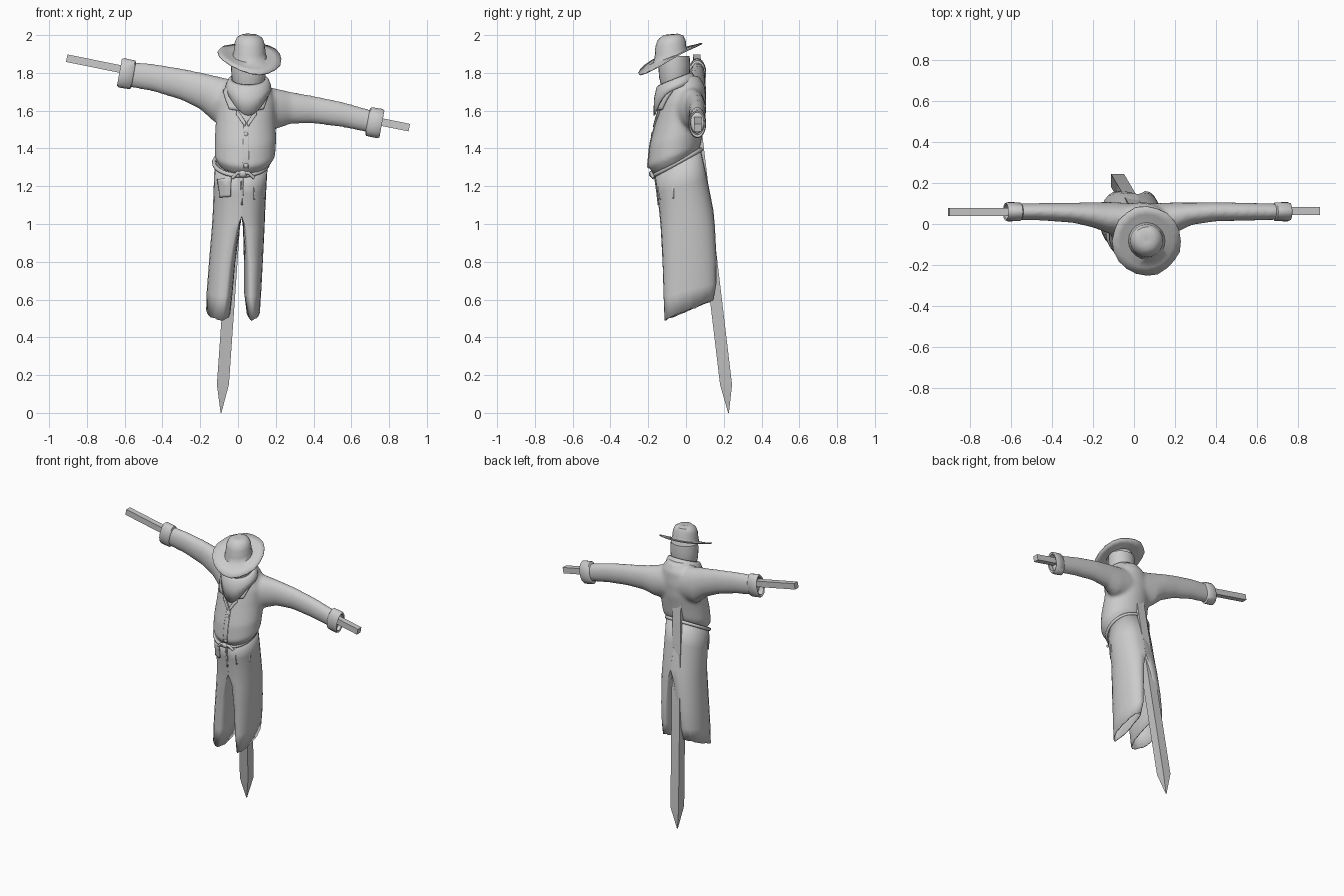
import bpy, bmesh, math, random
from mathutils import Vector as V

if "Cube" in bpy.data.objects:
    bpy.data.objects.remove(bpy.data.objects["Cube"])

random.seed(3)


def make(name, verts, faces, angle=40):
    me = bpy.data.meshes.new(name)
    me.from_pydata([tuple(v) for v in verts], [], faces)
    bm = bmesh.new()
    bm.from_mesh(me)
    bmesh.ops.recalc_face_normals(bm, faces=bm.faces)
    bm.to_mesh(me)
    bm.free()
    me.shade_smooth()
    me.set_sharp_from_angle(angle=math.radians(angle))
    ob = bpy.data.objects.new(name, me)
    bpy.context.collection.objects.link(ob)
    return ob


def bridge(rings, n, caps=(True, True), base=0):
    faces = []
    for r in range(rings - 1):
        for i in range(n):
            j = (i + 1) % n
            faces.append([base + r*n + i, base + r*n + j, base + (r+1)*n + j, base + (r+1)*n + i])
    if caps[0]:
        faces.append([base + i for i in range(n)])
    if caps[1]:
        faces.append([base + (rings-1)*n + i for i in range(n)])
    return faces


def ring_points(sections, n, phase=0.0):
    """Each section is (centre, u axis, v axis)."""
    pts = []
    for c, u, v in sections:
        for i in range(n):
            a = phase + 2*math.pi*i/n
            pts.append(V(c) + V(u)*math.cos(a) + V(v)*math.sin(a))
    return pts


def loft(name, sections, n=24, caps=(True, True), phase=0.0, angle=40):
    return make(name, ring_points(sections, n, phase), bridge(len(sections), n, caps), angle)


def flat_ring(x0, x1, y0, y1, z, tilt=0.0):
    rx, ry = (x1-x0)/2, (y1-y0)/2
    return ((x0+x1)/2, (y0+y1)/2, z), (rx, 0, 0), (0, ry, ry*tilt)


def solidify(ob, t, offset=0):
    m = ob.modifiers.new("thickness", 'SOLIDIFY')
    m.thickness, m.offset = t, offset


# wooden stake with pointed foot
d, h = V((0.07, -0.119, 1)), 0.045
foot = V((-0.08, 0.212, 0.15))
loft("stake", [((-0.09, 0.225, 0), (.003, 0, 0), (0, .003, 0)),
               (foot, (h, 0, 0), (0, h, 0)),
               (foot + d*1.5, (h, 0, 0), (0, h, 0))], 4, phase=math.pi/4, angle=20)

# crossbar
e = 0.028
loft("crossbar", [(p, (e*.2, 0, e), (0, e, 0)) for p in ((-.907, .058, 1.878), (.907, .063, 1.51))],
     4, phase=math.pi/4, angle=20)

# shirt: body and two sleeves fused
body = [flat_ring(-.1, .165, -.165, .055, 1.315, .5), flat_ring(-.125, .197, -.203, .077, 1.36, .4),
        flat_ring(-.123, .203, -.193, .088, 1.45, .25), flat_ring(-.118, .198, -.162, .102, 1.55, .1),
        flat_ring(-.12, .2, -.133, .107, 1.65), flat_ring(-.08, .17, -.115, .1, 1.73),
        flat_ring(-.02, .13, -.1, .07, 1.785)]
arms = [[(-.6, .06, 1.795, .066, .039), (-.45, .06, 1.775, .073, .043), (-.3, .055, 1.74, .084, .049),
         (-.2, .045, 1.705, .098, .062), (-.12, .03, 1.66, .125, .078), (.03, .02, 1.64, .11, .08)],
        [(.735, .06, 1.535, .06, .039), (.55, .06, 1.58, .067, .044), (.4, .06, 1.605, .073, .047),
         (.28, .05, 1.615, .085, .055), (.2, .03, 1.61, .108, .076), (.05, .02, 1.63, .11, .08)]]
verts = ring_points(body, 28)
faces = bridge(len(body), 28)
for arm in arms:
    base = len(verts)
    verts += ring_points([((x, y, z), (0, ry, 0), (0, 0, rz)) for x, y, z, rz, ry in arm], 20)
    faces += bridge(len(arm), 20, base=base)
shirt = make("shirt", verts, faces)
m = shirt.modifiers.new("fuse", 'REMESH')
m.mode, m.voxel_size, m.use_smooth_shade = 'VOXEL', 0.012, True
m = shirt.modifiers.new("soften", 'SMOOTH')
m.factor, m.iterations = 0.5, 6

# rolled cuffs
for side, c, s in (("left", V((-.588, .06, 1.795)), -1), ("right", V((.722, .06, 1.537)), 1)):
    ax = V((1, 0, -.18))*s
    prof = [(-.036, .85), (-.03, 1), (.03, 1.02), (.04, .93), (.036, .78), (-.01, .75)]
    loft(side + "_cuff", [(c + ax*t, (0, .046*k, 0), (.014*k, 0, .076*k)) for t, k in prof],
         20, caps=(True, True), angle=50)

# trousers: hips dividing into two open legs
rows = [(1.335, -.12, .02, .02, .155, -.165, .075, .55, 0),
        (1.2, -.125, .02, .02, .147, -.15, .11, .3, 0),
        (1.06, -.13, .02, .02, .14, -.137, .142, .1, 0),
        (.98, -.135, .006, .03, .137, -.13, .15, .05, .25),
        (.8, -.15, -.018, .035, .128, -.12, .158, .1, .5),
        (.65, -.162, -.032, .035, .12, -.115, .157, .25, .6),
        (.545, -.165, -.043, .048, .113, -.11, .143, .42, .65)]
H = 12
verts, faces = [], []
for side in (0, 1):
    base = len(verts)
    for z, xl, il, ir, xr, yf, yb, tilt, k in rows:
        xin, w = (ir, xr-ir) if side else (il, xl-il)
        yc, ry = (yf+yb)/2, (yb-yf)/2
        for i in range(2*H):
            t = math.pi*i/H
            s, y = math.sin(t), -ry*math.cos(t)
            if i <= H:
                f = k*(.5 + .5*s) + (1-k)*abs(s)**.85
            else:
                f = k*(.5 + .5*s)
            verts.append((xin + w*f - k*.05*y, yc + y, z + tilt*y + k*random.uniform(-.008, .008)))
    faces += bridge(len(rows), 2*H, (False, False), base)
trousers = make("trousers", verts, faces, 60)
solidify(trousers, 0.007)


def curve(name, pts, r, cyclic=False):
    cu = bpy.data.curves.new(name, 'CURVE')
    cu.dimensions, cu.bevel_depth, cu.bevel_resolution, cu.use_fill_caps = '3D', r, 2, True
    sp = cu.splines.new('POLY')
    sp.points.add(len(pts)-1)
    for p, q in zip(sp.points, pts):
        p.co = (*q, 1)
    sp.use_cyclic_u = cyclic
    ob = bpy.data.objects.new(name, cu)
    bpy.context.collection.objects.link(ob)


def blob(name, loc, size):
    rings = [(V(loc) + V((0, 0, size[2]*math.sin(a))), (size[0]*math.cos(a), 0, 0), (0, size[1]*math.cos(a), 0))
             for a in (-1.5, -.9, -.3, .3, .9, 1.5)]
    return loft(name, rings, 12, angle=60)


# rope belt with knot and loose ends
curve("rope_belt", ring_points([flat_ring(-.127, .16, -.172, .08, 1.325, .55)], 36), .011, True)
blob("belt_knot", (.025, -.178, 1.265), (.024, .018, .02))
for x in (-.03, .085):
    curve("rope_end", [(.025, -.178, 1.265), ((x+.025)/2, -.185, 1.272), (x, -.172, 1.243)], .009)


def patch(name, corners, target, t=.008):
    """Cloth piece between four corners, laid on the target."""
    a, b, c, e = [V(p) for p in corners]
    n = 7
    pts = [a.lerp(b, i/n).lerp(e.lerp(c, i/n), j/n) for j in range(n+1) for i in range(n+1)]
    w = n + 1
    fs = [[j*w+i, j*w+i+1, (j+1)*w+i+1, (j+1)*w+i] for j in range(n) for i in range(n)]
    ob = make(name, pts, fs)
    m = ob.modifiers.new("lay", 'SHRINKWRAP')
    m.target, m.wrap_method, m.wrap_mode, m.offset = target, 'NEAREST_SURFACEPOINT', 'ABOVE_SURFACE', t*.6
    solidify(ob, t)


# pockets
patch("left_pocket", [(-.115, -.11, 1.235), (-.035, -.155, 1.245), (-.04, -.15, 1.145), (-.1, -.12, 1.14)], trousers)
patch("right_pocket", [(.08, -.145, 1.24), (.142, -.065, 1.25), (.137, -.065, 1.135), (.085, -.135, 1.13)], trousers)
patch("fly", [(.012, -.162, 1.245), (.03, -.162, 1.245), (.026, -.145, 1.1), (.018, -.145, 1.1)], trousers, .004)

# collar flaps, placket and buttons
for s, side in ((-1, "left"), (1, "right")):
    c = .045
    patch(side + "_collar", [(c+s*.085, -.09, 1.745), (c+s*.115, -.07, 1.70), (c+s*.095, -.14, 1.61),
                             (c+s*.035, -.155, 1.60)], shirt, .012)
    patch(side + "_lapel", [(c+s*.05, -.145, 1.61), (c+s*.055, -.15, 1.58), (c+s*.008, -.18, 1.515),
                            (c+s*.003, -.17, 1.54)], shirt, .008)
patch("placket", [(.03, -.17, 1.53), (.06, -.17, 1.53), (.055, -.2, 1.29), (.025, -.2, 1.29)], shirt, .004)
for y, z in ((-.178, 1.475), (-.2, 1.31)):
    blob("button", (.042, y, z), (.013, .008, .013))

# sack head
loft("head", [((.056, -.062, z), (r, 0, 0), (0, r*.9, 0))
              for z, r in ((1.68, .06), (1.73, .078), (1.78, .09), (1.84, .094), (1.89, .09))], 24)

# neckerchief with pointed front
n, pts = 28, []
for z, rx, ry, drop in ((1.765, .088, .078, 0), (1.76, .104, .092, 0), (1.735, .115, .105, .03), (1.712, .118, .108, .095)):
    for i in range(n):
        a = 2*math.pi*i/n
        f = max(0, -math.sin(a))**3
        y = ry*math.sin(a)
        pts.append((.055 + rx*math.cos(a), -.06 + y, z + .4*y - drop*f))
solidify(make("neckerchief", pts, bridge(4, n, (False, False)), 60), .009)

# hat: tilted floppy brim and crown
n, pts = 20, []
prof = [(.168, 0, .47), (.13, 0, .44), (.088, .002, .38), (.08, .03, .3), (.077, .07, .22),
        (.065, .1, .18), (.038, .116, .1), (.01, .112, 0)]
for k, (r, hgt, tilt) in enumerate(prof):
    for i in range(n):
        a = 2*math.pi*i/n
        q = r*(1 + (random.uniform(-.025, .025) if k == 0 else 0))
        x, y = q*math.cos(a), q*math.sin(a)
        wave = .012*math.sin(2*a + .6)*(r/.168)**2 if k < 2 else 0
        pts.append((.062 + x, -.082 + y, 1.884 + hgt + tilt*y - .12*x*(r/.168) + wave))
solidify(make("hat", pts, bridge(len(prof), n, (False, True)), 45), .007)
